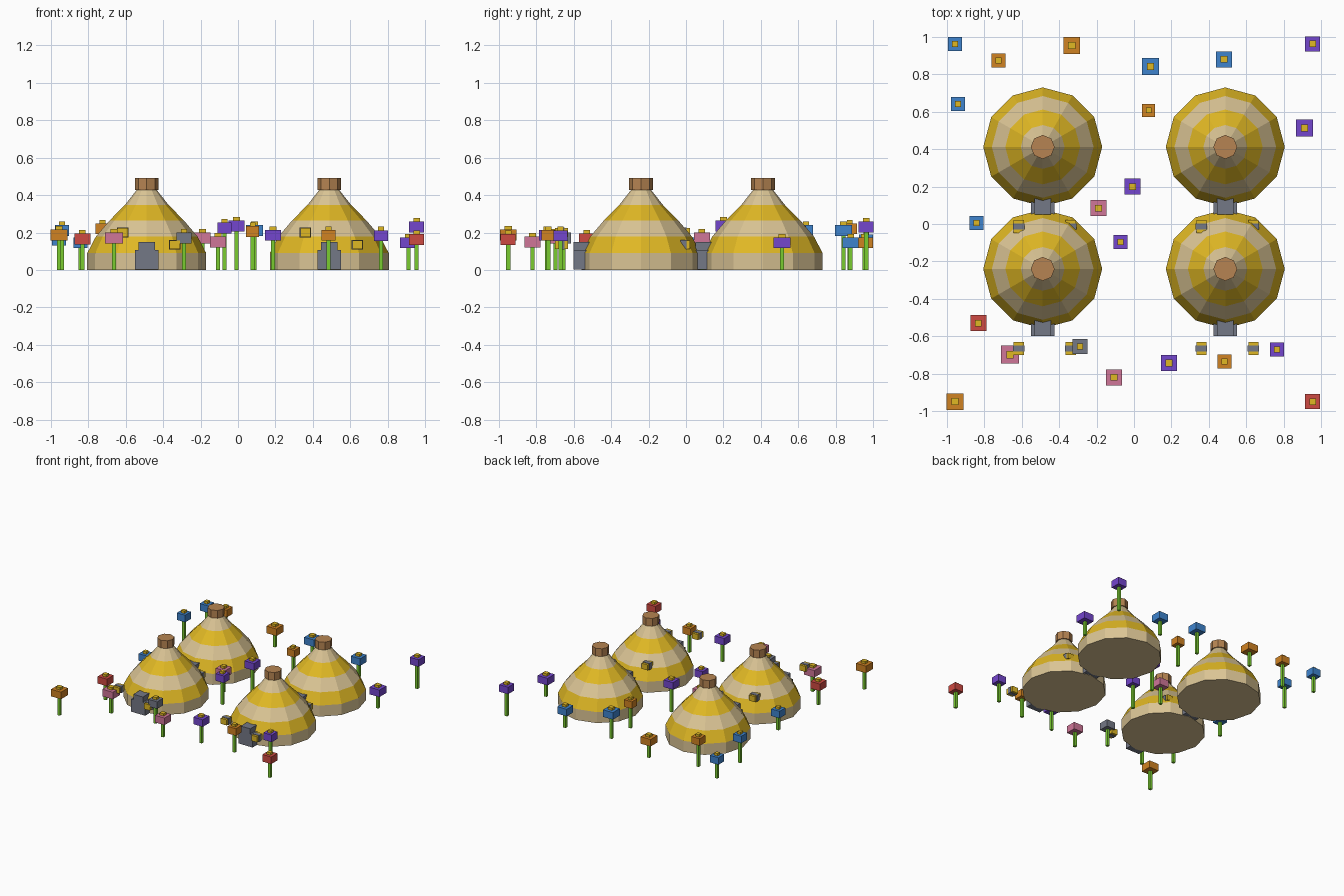
import bpy, bmesh, math
from mathutils import Vector

cube = bpy.data.objects.get("Cube")
if cube:
    bpy.data.objects.remove(cube, do_unlink=True)


def linear(c):
    c /= 255
    return c / 12.92 if c <= 0.04045 else ((c + 0.055) / 1.055) ** 2.4


def material(name, *rgb):
    m = bpy.data.materials.new(name)
    m.use_nodes = True
    col = [linear(c) for c in rgb] + [1]
    m.diffuse_color = col
    m.node_tree.nodes["Principled BSDF"].inputs["Base Color"].default_value = col
    return m


yellow = material("honey yellow", 224, 184, 36)
tan = material("straw tan", 218, 196, 148)
brown = material("cap brown", 182, 132, 82)
grey = material("slate grey", 116, 120, 134)
green = material("stem green", 122, 204, 48)
orange = material("petal orange", 208, 130, 34)
blue = material("petal blue", 62, 132, 206)
purple = material("petal purple", 116, 70, 206)
red = material("petal red", 206, 74, 66)
pink = material("petal pink", 208, 118, 152)


def finish(name, bm, mats):
    bmesh.ops.recalc_face_normals(bm, faces=bm.faces)
    me = bpy.data.meshes.new(name)
    bm.to_mesh(me)
    bm.free()
    for m in mats:
        me.materials.append(m)
    ob = bpy.data.objects.new(name, me)
    bpy.context.collection.objects.link(ob)
    return ob


def box(name, centre, size, mat):
    bm = bmesh.new()
    bmesh.ops.create_cube(bm, size=1)
    for v in bm.verts:
        v.co = Vector(a * b for a, b in zip(v.co, size)) + Vector(centre)
    return finish(name, bm, [mat])


def lathe(name, x, y, profile, sides, mats):
    """Stack rings of (radius, height); bands alternate through mats."""
    bm = bmesh.new()
    rings = []
    for r, z in profile:
        angles = [math.tau * i / sides for i in range(sides)]
        rings.append([bm.verts.new((x + r * math.cos(a), y + r * math.sin(a), z))
                      for a in angles])
    for band, (lo, hi) in enumerate(zip(rings, rings[1:])):
        for i in range(sides):
            j = (i + 1) % sides
            f = bm.faces.new((lo[i], lo[j], hi[j], hi[i]))
            f.material_index = band % len(mats)
    bm.faces.new(rings[0])
    bm.faces.new(rings[-1])
    return finish(name, bm, mats)


def door(x, y):
    # Stepped arch outline, pushed back into the hive wall
    half = [(0.064, 0.002), (0.064, 0.106), (0.043, 0.106), (0.043, 0.15)]
    outline = half + [(-a, b) for a, b in reversed(half)]
    bm = bmesh.new()
    face = bm.faces.new([bm.verts.new((x + a, y - 0.36, b)) for a, b in outline])
    out = bmesh.ops.extrude_face_region(bm, geom=[face])
    moved = [g for g in out["geom"] if isinstance(g, bmesh.types.BMVert)]
    bmesh.ops.translate(bm, verts=moved, vec=(0, 0.09, 0))
    finish("hive_door", bm, [grey])


def bee(x, y, z):
    box("bee_body", (x, y, z), (0.054, 0.07, 0.046), yellow)
    box("bee_stripe", (x, y, z), (0.06, 0.032, 0.052), grey)


def flower(x, y, z, width, petal):
    height = 0.058
    box("flower_stem", (x, y, z / 2), (0.022, 0.022, z), green)
    box("flower_head", (x, y, z), (width, width, height), petal)
    box("flower_centre", (x, y, z + 0.03), (width * 0.42, width * 0.42, 0.036), yellow)


# Four beehives, each with a cap, a door and two bees
hive_profile = [(0.318, 0), (0.318, 0.09), (0.272, 0.178), (0.2, 0.263),
                (0.117, 0.347), (0.05, 0.432)]
for x in (-0.488, 0.488):
    for y in (-0.24, 0.412):
        lathe("hive_body", x, y, hive_profile, 12, [tan, yellow])
        lathe("hive_cap", x, y, [(0.064, 0.428), (0.064, 0.492)], 8, [brown])
        door(x, y)
        bee(x - 0.128, y - 0.425, 0.2)
        bee(x + 0.15, y - 0.425, 0.135)

# Flowers scattered around the hives: x, y, head height, head width
beds = {
    blue: [(-0.957, 0.963, 0.16, 0.075), (0.088, 0.842, 0.21, 0.09),
           (0.481, 0.88, 0.145, 0.085), (-0.941, 0.642, 0.21, 0.075),
           (-0.842, 0.005, 0.145, 0.075)],
    orange: [(-0.725, 0.875, 0.22, 0.075), (-0.333, 0.955, 0.145, 0.09),
             (0.078, 0.607, 0.205, 0.07), (0.484, -0.735, 0.185, 0.075),
             (-0.957, -0.95, 0.187, 0.09)],
    purple: [(0.955, 0.963, 0.23, 0.08), (0.912, 0.513, 0.145, 0.09),
             (-0.008, 0.2, 0.235, 0.085), (-0.072, -0.096, 0.225, 0.075),
             (0.187, -0.743, 0.185, 0.085), (0.765, -0.671, 0.183, 0.075)],
    pink: [(-0.19, 0.085, 0.17, 0.085), (-0.663, -0.698, 0.17, 0.095),
           (-0.107, -0.82, 0.15, 0.085)],
    red: [(-0.832, -0.53, 0.165, 0.085), (0.955, -0.95, 0.162, 0.08)],
    grey: [(-0.289, -0.655, 0.17, 0.08)],
}
for petal, spots in beds.items():
    for x, y, z, width in spots:
        flower(x, y, z, width, petal)
